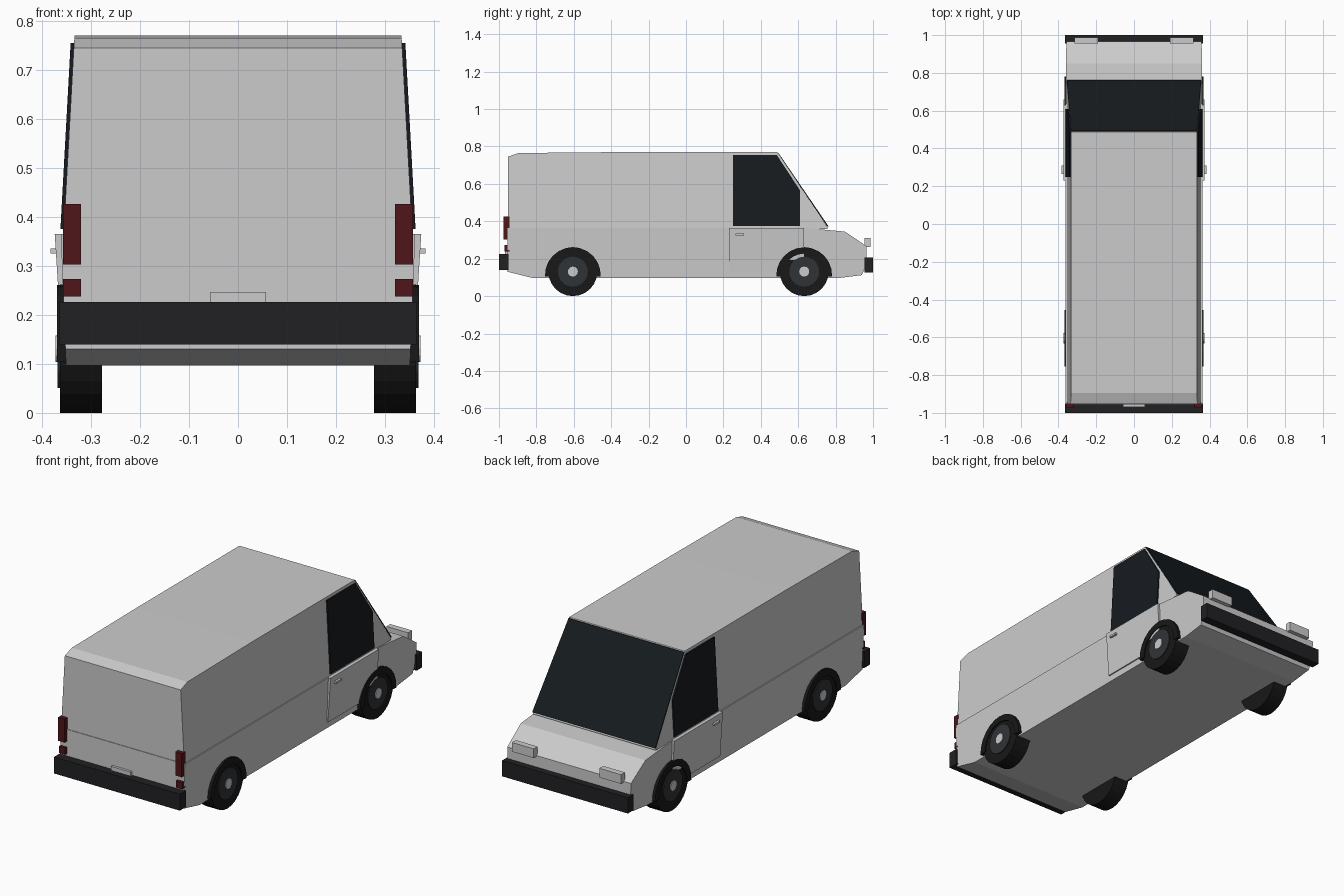
import bpy, bmesh, math

if "Cube" in bpy.data.objects:
    bpy.data.objects.remove(bpy.data.objects["Cube"])

def material(name, r, g, b):
    m = bpy.data.materials.new(name)
    m.diffuse_color = (r, g, b, 1)
    m.use_nodes = True
    m.node_tree.nodes["Principled BSDF"].inputs["Base Color"].default_value = m.diffuse_color
    return m

GLASS = material("dark_glass", 0.008, 0.011, 0.014)
BLACK = material("black_rubber", 0.009, 0.009, 0.009)
TRIM = material("dark_trim", 0.015, 0.015, 0.018)
RIM = material("rim_grey", 0.03, 0.033, 0.038)
RED = material("tail_red", 0.08, 0.008, 0.01)

def slab(name, profile, inner, outer, mat=None, mirror=False):
    """Extrude a (y, z) profile along x; inner and outer give x for a height z."""
    bm = bmesh.new()
    a = [bm.verts.new((inner(z), y, z)) for y, z in profile]
    b = [bm.verts.new((outer(z), y, z)) for y, z in profile]
    bm.faces.new(a)
    bm.faces.new(b[::-1])
    n = len(profile)
    for i in range(n):
        j = (i + 1) % n
        bm.faces.new((a[j], a[i], b[i], b[j]))
    bmesh.ops.recalc_face_normals(bm, faces=bm.faces)
    me = bpy.data.meshes.new(name)
    bm.to_mesh(me)
    bm.free()
    ob = bpy.data.objects.new(name, me)
    bpy.context.collection.objects.link(ob)
    if mat:
        me.materials.append(mat)
    if mirror:
        ob.modifiers.new("mirror", 'MIRROR').use_axis = (True, False, False)
    return ob

def box(name, x0, x1, y0, y1, z0, z1, mat=None, mirror=False):
    return slab(name, [(y0, z0), (y1, z0), (y1, z1), (y0, z1)],
                lambda z: x0, lambda z: x1, mat, mirror)

def ring(y, z, r, n, start=0, sweep=2 * math.pi, closed=True):
    steps = n if closed else n + 1
    return [(y + r * math.cos(start + sweep * i / n),
             z + r * math.sin(start + sweep * i / n)) for i in range(steps)]

def disc(name, y, z, r, x0, x1, n, mat=None):
    return slab(name, ring(y, z, r, n), lambda z: x0, lambda z: x1, mat, True)

# Half widths of the body at a given height
def upper(z):
    return 0.356 - (z - 0.365) * 0.055

def lower(z):
    return 0.351 + (z - 0.097) * 0.04

def door_out(z):
    return 0.359 + (z - 0.13) * 0.064

# Body shells
slab("lower_body", [(-0.955, 0.13), (-0.82, 0.097), (0.82, 0.097), (0.94, 0.112),
                    (0.965, 0.17), (0.965, 0.267), (0.85, 0.345), (0.63, 0.365),
                    (-0.955, 0.365)],
     lambda z: -lower(z), lower)
slab("cargo_cabin", [(-0.952, 0.36), (0.757, 0.36), (0.755, 0.37), (0.488, 0.77),
                     (-0.36, 0.77), (-0.895, 0.765), (-0.952, 0.745)],
     lambda z: -upper(z), upper)

# Glass
slab("windshield", [(0.755, 0.372), (0.763, 0.372), (0.494, 0.766), (0.486, 0.766)],
     lambda z: -upper(z), upper, GLASS)
slab("side_window", [(0.25, 0.375), (0.61, 0.375), (0.61, 0.565),
                     (0.485, 0.755), (0.25, 0.755)],
     lambda z: upper(z) - 0.01, lambda z: upper(z) + 0.007, GLASS, True)

# Doors and handles
slab("door", [(0.23, 0.13), (0.63, 0.13), (0.63, 0.365), (0.23, 0.365)],
     lambda z: lower(z) - 0.01, door_out, None, True)
box("door_handle", 0.365, 0.383, 0.265, 0.31, 0.325, 0.335, None, True)

# Bumpers, lights and plate
box("rear_bumper", -0.364, 0.364, -1.0, -0.95, 0.14, 0.226, TRIM)
box("front_bumper", -0.364, 0.364, 0.955, 1.0, 0.125, 0.207, TRIM)
box("tail_light", 0.32, 0.357, -0.975, -0.945, 0.303, 0.426, RED, True)
box("reverse_light", 0.32, 0.357, -0.97, -0.945, 0.238, 0.273, RED, True)
box("headlight", 0.19, 0.315, 0.955, 0.987, 0.262, 0.31, None, True)
box("plate", -0.057, 0.057, -0.968, -0.945, 0.215, 0.247)

# Wheels and arches
for end, y in (("rear", -0.605), ("front", 0.632)):
    disc(end + "_tyre", y, 0.131, 0.131, 0.278, 0.363, 24, BLACK)
    disc(end + "_rim", y, 0.131, 0.08, 0.35, 0.368, 20, RIM)
    disc(end + "_hub", y, 0.131, 0.027, 0.36, 0.372, 12)
    arch = (ring(y, 0.112, 0.149, 12, -0.05, math.pi + 0.1, False)
            + ring(y, 0.112, 0.115, 12, math.pi + 0.05, -math.pi - 0.1, False))
    slab(end + "_arch", arch, lambda z: 0.33, lambda z: 0.369, BLACK, True)
